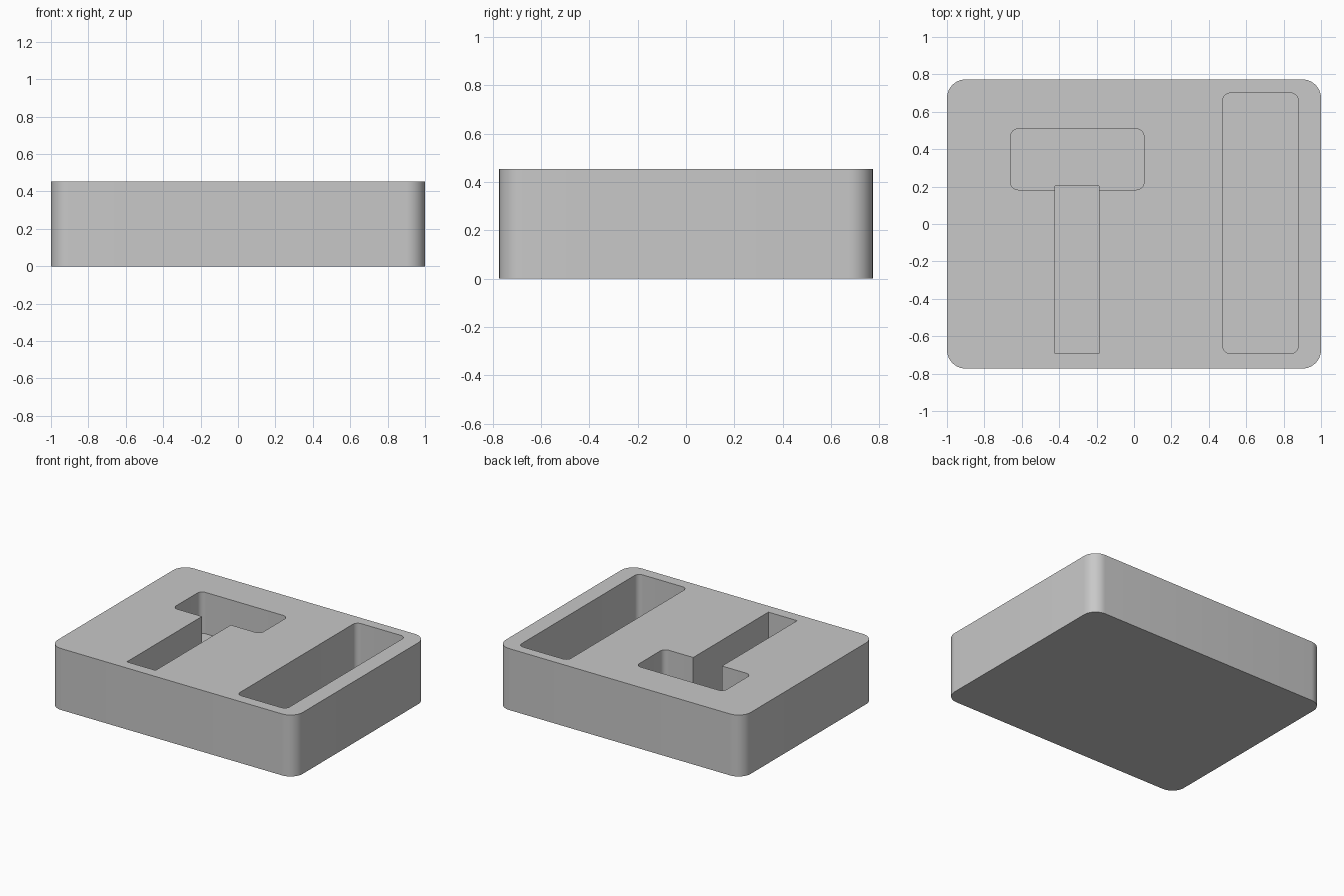
import bpy, bmesh, math

if "Cube" in bpy.data.objects:
    bpy.data.objects.remove(bpy.data.objects["Cube"], do_unlink=True)

grey = bpy.data.materials.new("plain_grey")
grey.use_nodes = True
grey.diffuse_color = (0.58, 0.58, 0.58, 1)
grey.node_tree.nodes["Principled BSDF"].inputs["Base Color"].default_value = grey.diffuse_color


def rounded_block(name, x0, x1, y0, y1, z0, z1, radius=0.0, steps=10):
    """Upright block with rounded vertical corners (square if radius is 0)."""
    corners = [(x1, y1, -1, -1), (x0, y1, 1, -1), (x0, y0, 1, 1), (x1, y0, -1, 1)]
    bm = bmesh.new()
    ring = []
    for i, (x, y, sx, sy) in enumerate(corners):
        cx, cy = x + sx * radius, y + sy * radius
        for k in range(steps + 1 if radius else 1):
            a = math.pi / 2 * (i + k / steps)
            ring.append(bm.verts.new((cx + radius * math.cos(a), cy + radius * math.sin(a), z0)))
    base = bm.faces.new(ring)
    top = bmesh.ops.extrude_face_region(bm, geom=[base])["geom"]
    bmesh.ops.translate(bm, vec=(0, 0, z1 - z0),
                        verts=[v for v in top if isinstance(v, bmesh.types.BMVert)])
    bmesh.ops.recalc_face_normals(bm, faces=bm.faces)
    mesh = bpy.data.meshes.new(name)
    bm.to_mesh(mesh)
    bm.free()
    mesh.materials.append(grey)
    obj = bpy.data.objects.new(name, mesh)
    bpy.context.collection.objects.link(obj)
    return obj


# Solid tray body
HEIGHT = 0.453
tray = rounded_block("tray_body", -1, 1, -0.773, 0.773, 0, HEIGHT, 0.1)

# Pockets sunk from the top: long bay, wide bay, and the deeper slot joining it
pockets = [
    rounded_block("long_pocket_cutter", 0.475, 0.878, -0.693, 0.7, 0.075, 0.6, 0.04),
    rounded_block("wide_pocket_cutter", -0.66, 0.053, 0.183, 0.508, 0.148, 0.6, 0.04),
    rounded_block("narrow_slot_cutter", -0.422, -0.187, -0.693, 0.204, 0.075, 0.6),
]
bpy.ops.object.select_all(action="DESELECT")
bpy.context.view_layer.objects.active = tray
tray.select_set(True)
for cutter in pockets:
    cutter.hide_render = True
    mod = tray.modifiers.new(cutter.name, "BOOLEAN")
    mod.operation = "DIFFERENCE"
    mod.solver = "EXACT"
    mod.object = cutter
    bpy.ops.object.modifier_apply(modifier=mod.name)
    bpy.data.objects.remove(cutter, do_unlink=True)

# Smooth rounded corners, crisp rims
bpy.ops.object.shade_smooth_by_angle(angle=math.radians(30))
